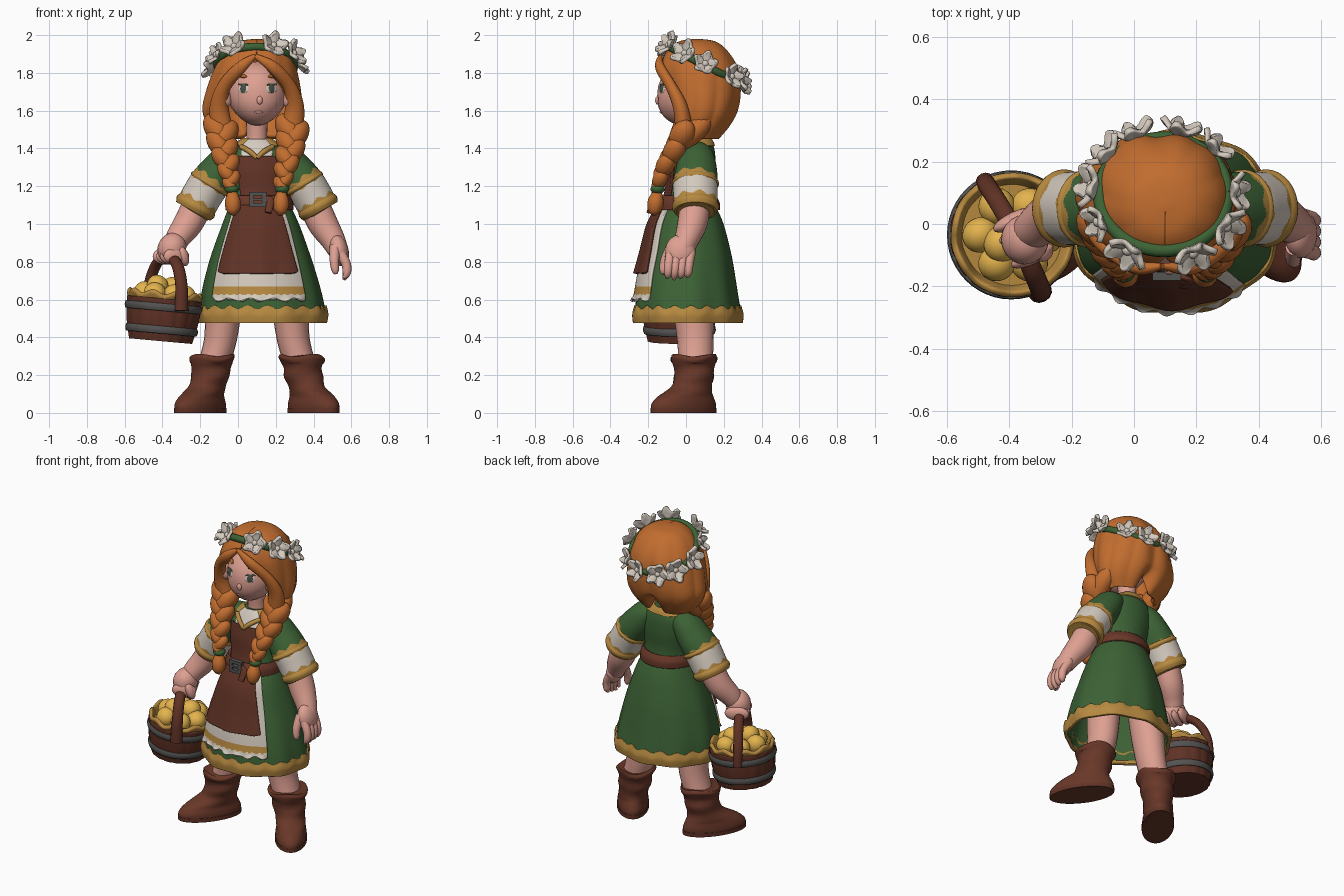
import bpy, bmesh, random
from math import sin, cos, pi, exp
from mathutils import Vector, Matrix, Euler
from mathutils.bvhtree import BVHTree

if "Cube" in bpy.data.objects:
    bpy.data.objects.remove(bpy.data.objects["Cube"])
random.seed(4)
made = []


def material(name, *rgb):
    lin = [(c / 255 / 12.92) if c < 11 else ((c / 255 + .055) / 1.055) ** 2.4 for c in rgb]
    m = bpy.data.materials.new(name)
    m.use_nodes = True
    m.diffuse_color = (*lin, 1)
    m.node_tree.nodes["Principled BSDF"].inputs["Base Color"].default_value = (*lin, 1)
    return m


HAIR = material("copper_hair", 194, 109, 47)
SKIN = material("skin", 222, 160, 146)
GREEN = material("green_cloth", 60, 98, 53)
GOLD = material("gold_trim", 182, 137, 64)
WHITE = material("cream_white", 212, 202, 190)
LEATHER = material("brown_leather", 104, 55, 40)
WOOD = material("dark_brown", 96, 50, 37)
METAL = material("grey_metal", 84, 83, 82)
APPLE = material("yellow_apple", 228, 180, 78)
EYE = material("eye_grey", 72, 80, 68)


def finish(name, bm, mats):
    me = bpy.data.meshes.new(name)
    bm.to_mesh(me)
    bm.free()
    for m in mats:
        me.materials.append(m)
    ob = bpy.data.objects.new(name, me)
    bpy.context.collection.objects.link(ob)
    made.append(ob)
    return ob


def spline(rows, t):
    """Smooth interpolation through the rows; t counts rows."""
    i = min(int(t), len(rows) - 2)
    f = t - i
    p = [rows[max(0, min(len(rows) - 1, i + k))] for k in (-1, 0, 1, 2)]
    return [b + .5 * f * (c - a + f * (2*a - 5*b + 4*c - d + f * (3*(b - c) + d - a)))
            for a, b, c, d in zip(*p)]


def skin_rings(name, rings, mats, rule, span, wrap, thick, caps):
    """Bridge rings of points into a surface, coloured by rule(angle share, t)."""
    bm = bmesh.new()
    grid = [[bm.verts.new(p) for p in ring] for ring in rings]
    n = len(grid[0])
    for i in range(len(grid) - 1):
        for j in range(n if wrap else n - 1):
            k = (j + 1) % n
            f = bm.faces.new((grid[i][j], grid[i+1][j], grid[i+1][k], grid[i][k]))
            if rule:
                f.material_index = rule((j + .5) / n, (i + .5) / (len(grid) - 1) * span)
    if caps[0]:
        bm.faces.new(grid[0])
    if caps[1]:
        bm.faces.new(grid[-1][::-1]).material_index = len(mats) - 1
    ob = finish(name, bm, mats)
    if thick:
        mod = ob.modifiers.new("thickness", "SOLIDIFY")
        mod.thickness, mod.offset = thick, -1
    return ob


def shell(name, rows, mats, rule=None, mid=-pi/2, half=None, warp=None, thick=0,
          caps=(0, 0), n=48, steps=24):
    """Stacked ellipses (z, cx, cy, rx, ry) from top to bottom, or an arc of them."""
    rings, span = [], len(rows) - 1
    for i in range(steps + 1):
        t = i / steps * span
        z, cx, cy, rx, ry = spline(rows, t)
        h = half(t) if half else pi
        ring = []
        for j in range(n):
            a = mid - h + 2 * h * j / (n - 1 if half else n)
            s, lift = warp(a, t) if warp else (1, 0)
            ring.append((cx + rx * s * cos(a), cy + ry * s * sin(a), z + lift))
        rings.append(ring)
    return skin_rings(name, rings, mats, rule, span, not half, thick, caps)


def tube(name, pts, mats, rule=None, ref=(0, 1, 0), n=20, steps=20, flat=1):
    """Round sweep along points (x, y, z, radius)."""
    rings, span = [], len(pts) - 1
    for i in range(steps + 1):
        t = i / steps * span
        p = spline(pts, t)
        ahead = Vector(spline(pts, min(t + .05, span))[:3])
        d = (ahead - Vector(spline(pts, max(t - .05, 0))[:3])).normalized()
        u = d.cross(Vector(ref)).normalized()
        v = u.cross(d)
        rings.append([Vector(p[:3]) + p[3] * (u * cos(a) + v * sin(a) * flat)
                      for a in (2 * pi * j / n for j in range(n))])
    return skin_rings(name, rings, mats, rule, span, True, 0, (1, 1))


def ball(name, loc, size, mat, rot=(0, 0, 0)):
    bm = bmesh.new()
    bmesh.ops.create_uvsphere(bm, u_segments=20, v_segments=14, radius=1)
    bm.transform(Matrix.LocRotScale(Vector(loc), Euler(rot), Vector(size)))
    return finish(name, bm, [mat])


# Dress: bodice, skirt, hem, layered apron
SKIRT = [(1.1, .115, .015, .16, .14), (1.0, .12, .01, .203, .188), (.85, .12, .01, .257, .226),
         (.74, .122, .005, .29, .25), (.63, .125, .003, .317, .268), (.54, .13, .005, .33, .28),
         (.5, .13, .005, .335, .285)]
TORSO = [(1.45, .1, .06, .07, .07), (1.41, .1, .055, .14, .092), (1.36, .1, .045, .172, .11),
         (1.28, .105, .035, .172, .12), (1.18, .11, .025, .155, .122), (1.08, .115, .015, .16, .14)]


def grow(rows, d):
    return [(z, x, y, rx + d, ry + d) for z, x, y, rx, ry in rows]


def folds(a, t):
    return 1 + .004 * t * sin(9 * a), 0


shell("bodice", TORSO, [GREEN], caps=(1, 0))
shell("skirt", SKIRT, [GREEN], warp=folds, thick=.012, n=72)
shell("skirt_hem", [(.56, .13, .005, .335, .283), (.52, .13, .005, .345, .294), (.475, .13, .005, .338, .29)],
      [GOLD], n=96, thick=.02,
      warp=lambda a, t: (1 + .02 * sin(9 * a), .011 * sin(20 * a) * (1 - t / 2)))
apron_edge = grow(SKIRT[:5], .012) + [(.6, .125, 0, .335, .29)]
shell("white_apron", apron_edge, [WHITE, GOLD], lambda a, t: int(3.62 < t < 4.05 + .1 * sin(90 * a)),
      half=lambda t: .85, mid=-pi/2 - .07, steps=50, thick=.012, n=64,
      warp=lambda a, t: (1 + .025 * max(0, t - 4) * sin(26 * a), .008 * max(0, t - 4) * sin(17 * a)))
shell("leather_apron", grow(SKIRT[:4], .03), [WOOD], mid=-pi/2 - .08, thick=.018, steps=36,
      half=lambda t: .63 + .04 * t - 6 * max(0, t - 2.85) ** 2,
      warp=lambda a, t: (1 + .006 * t * sin(11 * a), 0))
shell("apron_bib", grow(TORSO[2:], .016), [WOOD], half=lambda t: .63, thick=.015)
shell("blouse_front", grow(TORSO[:3], .008), [WHITE], half=lambda t: .66 - .1 * t, thick=.008)
shell("neckline_trim", [(1.455, .1, .058, .075, .075), (1.435, .1, .056, .108, .09),
                        (1.415, .1, .055, .138, .099)], [GOLD], thick=.01, mid=pi/2, half=lambda t: 2.5)
for s in (-1, 1):
    tube("collar_trim", [(.1 + s * .085, -.03, 1.41, .013), (.1 + s * .04, -.07, 1.385, .014),
                         (.1, -.085, 1.35, .012)], [GOLD], n=10)

# Belt and buckle
shell("belt", [(1.15, .112, .012, .163, .145), (1.115, .113, .012, .178, .166),
               (1.075, .115, .012, .18, .168)], [LEATHER], thick=.02)
bm = bmesh.new()
for dx, dz, w, h in ((-.034, 0, .022, .08), (.034, 0, .022, .08), (0, .03, .07, .02),
                     (0, -.03, .07, .02), (0, 0, .07, .012)):
    bmesh.ops.create_cube(bm, size=1, matrix=Matrix.LocRotScale(
        Vector((.105 + dx, -.168, 1.13 + dz)), None, Vector((w, .028, h))))
finish("belt_buckle", bm, [METAL])
tube("belt_end", [(.14, -.165, 1.13, .02), (.17, -.18, 1.12, .022), (.16, -.2, 1.06, .018)], [LEATHER], flat=.5)

# Mirrored sleeves, legs and boots
SLEEVE = [(.06, .05, 1.38, .06), (.14, .055, 1.35, .086), (.2, .055, 1.28, .1), (.25, .05, 1.215, .107),
          (.285, .05, 1.16, .107), (.325, .05, 1.09, .104), (.34, .05, 1.065, .09)]
BOOT = [(.305, -.02, .01, .112, .118), (.285, -.02, .01, .12, .124), (.24, -.016, .008, .1, .108),
        (.19, -.012, .004, .1, .108), (.14, -.006, -.015, .09, .112), (.09, 0, -.055, .088, .165),
        (.045, 0, -.07, .094, .198), (0, 0, -.07, .092, .195)]


def sleeve_colour(a, t):
    t += .1 * sin(a * 2 * pi * 8)
    return 0 if t < 2.68 else 2 if t < 3.22 else 1 if t < 4.5 else 2


for s, side in ((-1, "right"), (1, "left")):
    tube(side + "_sleeve", [(.1 + s * d, y, z, r) for d, y, z, r in SLEEVE], [GREEN, WHITE, GOLD],
         sleeve_colour, n=64, steps=90, flat=1.1)
    for part, a, b, r in (("_sleeve_band", (.24, 1.23), (.26, 1.197), .114),
                          ("_sleeve_cuff", (.31, 1.117), (.338, 1.067), .114)):
        mid = ((a[0] + b[0]) / 2, (a[1] + b[1]) / 2)
        tube(side + part, [(.1 + s * d, .05, z, r - c) for (d, z), c in ((a, .012), (mid, 0), (b, .012))],
             [GOLD], n=32, steps=6, flat=1.1)
    tube(side + "_leg", [(.1 + s * d, y, z, r) for d, y, z, r in (
        (.15, .03, .7, .09), (.175, .04, .55, .095), (.195, .05, .38, .086), (.235, .05, .24, .08))],
        [SKIN], flat=1.12)
    boot = shell(side + "_boot", [(z, s * x, y, rx, ry) for z, x, y, rx, ry in BOOT], [LEATHER],
                 caps=(1, 1), steps=36,
                 warp=lambda a, t: (1 + .02 * sin(2 * a + 3 * t) * (t < 5), .008 * sin(3 * a) * (t < 1.5)))
    boot.location = (.1 + s * .26, .045, 0)
    boot.rotation_euler.z = s * .6
    sole = shell(side + "_boot_sole", [(.025, 0, -.07, .097, .201), (0, 0, -.07, .097, .201)],
                 [WOOD], caps=(1, 1), steps=2)
    sole.location, sole.rotation_euler = boot.location, boot.rotation_euler

# Arms and hands
tube("left_forearm", [(.39, .05, 1.13, .08), (.445, .035, 1.01, .08), (.5, .005, .92, .066),
                      (.53, -.02, .86, .055)], [SKIN])
ball("left_palm", (.535, -.03, .86), (.05, .08, .085), SKIN, (0, -.25, 0))
for k in range(4):
    y = -.08 + .035 * k
    tube("left_finger", [(.54, y, .85, .027), (.572, y - .01, .79, .025), (.575, y - .015, .74, .022),
                         (.56, y - .02, .705 + .008 * abs(k - 1), .008)], [SKIN], n=12, steps=12)
tube("left_thumb", [(.515, -.075, .88, .03), (.51, -.11, .81, .025), (.515, -.12, .755, .02),
                    (.52, -.12, .735, .008)], [SKIN], n=12, steps=12)
tube("right_forearm", [(-.2, .05, 1.13, .08), (-.26, .03, 1.01, .078), (-.315, -.01, .93, .066),
                       (-.345, -.04, .87, .055)], [SKIN])
ball("right_fist", (-.35, -.05, .87), (.075, .08, .085), SKIN, (0, .4, 0))
for k in range(4):
    c = Vector((-.355, -.045, .83)) + Vector((.04, -.08, 0)) * (k - 1.5) * .48
    ball("right_finger", c, (.075, .026, .045), SKIN, (0, 0, .45))
ball("right_thumb", (-.29, -.09, .83), (.028, .03, .055), SKIN, (.2, -.3, 0))

# Basket, tilted, with hoops, lining, handle and fruit
tilt = Matrix.Translation((-.41, -.035, .38)) @ Matrix.Rotation(.09, 4, 'Y')


def round_rows(*zr):
    return [(z, 0, 0, r, r) for z, r in zr]


shell("basket_body", round_rows((.225, .196), (.11, .188), (0, .165)), [WOOD], thick=.02, caps=(0, 1), n=96,
      warp=lambda a, t: (1 + .025 * abs(sin(8 * a)) ** .5, 0)).matrix_world = tilt
for z, r in ((.18, .203), (.06, .189)):
    shell("basket_hoop", round_rows((z + .02, r), (z, r + .004), (z - .02, r - .002)),
          [METAL], thick=.012, steps=6).matrix_world = tilt
shell("basket_lining", round_rows((.215, .188), (.245, .2), (.258, .182), (.21, .162)), [GOLD], caps=(0, 1),
      warp=lambda a, t: (1, .012 * sin(9 * a))).matrix_world = tilt
for k in range(8):
    a, r, z = (k * pi / 3, .105, .25) if k < 6 else (k * pi + .6, .05, .29)
    ball("apple", tilt @ Vector((r * cos(a), r * sin(a), z)), (.06, .06, .055), APPLE,
         (random.random(), random.random(), 0))
tube("basket_handle", [(-.48, .14, .55, .024), (-.47, .122, .68, .025), (-.43, .06, .79, .025),
                       (-.375, -.04, .83, .026), (-.325, -.15, .79, .027), (-.3, -.21, .68, .028),
                       (-.3, -.22, .54, .032)], [WOOD], ref=(.9, .45, 0), n=12, steps=30, flat=1.2)

# Neck, head and face
tube("neck", [(.1, .06, 1.38, .07), (.1, .055, 1.46, .055), (.1, .05, 1.58, .06)], [SKIN])
head = ball("head", (.103, .02, 1.69), (.16, .172, .17), SKIN)
for v in head.data.vertices:
    k = max(0, (1.69 - v.co.z) / .17)
    v.co.x = .103 + (v.co.x - .103) * (1 - .2 * k * k)
    v.co.y -= .025 * k
face = BVHTree.FromPolygons([v.co for v in head.data.vertices], [p.vertices for p in head.data.polygons])


def on_face(name, x, z, w, h, mat, out=0, roll=0, depth=.004):
    loc, normal, *_ = face.ray_cast(Vector((x, -1, z)), Vector((0, 1, 0)))
    turn = normal.to_track_quat('-Y', 'Z').to_euler()
    turn.y += roll
    return ball(name, loc + normal * out, (w, depth, h), mat, turn)


for s in (-1, 1):
    x = .103 + s * .074
    on_face("eye_white", x, 1.715, .031, .022, WHITE)
    on_face("iris", x, 1.717, .019, .023, EYE, .002)
    on_face("upper_lash", x, 1.738, .032, .006, EYE, .002, -s * .05)
    on_face("eyebrow", x + s * .005, 1.782, .036, .01, HAIR, .003, -s * .1, .008)
    ball("ear", (.1 + s * .165, -.035, 1.67), (.03, .035, .05), SKIN, (0, s * .25, s * .5))
on_face("nose", .115, 1.655, .016, .022, SKIN, 0, 0, .012)
on_face("lips", .108, 1.592, .024, .007, SKIN, 0, 0, .005)

# Hair: parted shell, side locks, braids
CROWN = [(1.98, .1, .06, .012, .012, 0), (1.965, .1, .06, .1, .1, 0), (1.91, .1, .062, .17, .165, 0),
         (1.82, .092, .07, .213, .208, .32), (1.7, .082, .085, .243, .206, .72), (1.6, .075, .09, .253, .186, .88),
         (1.52, .08, .08, .225, .158, .92), (1.45, .09, .08, .165, .1, .92)]


def locks(a, t):
    crease = exp(-((a - pi / 2) / .2) ** 2)
    wave = .04 * abs(sin(5 * a + .3 * t)) * min(t / 4, 1)
    return 1 + wave - .05 * crease * min(t / 3, 1.5), .1 * crease * max(0, t - 5) / 2


shell("hair", [r[:5] for r in CROWN], [HAIR], mid=pi/2, n=96, steps=48, thick=.03, warp=locks, caps=(1, 0),
      half=lambda t: pi - max(0, spline([r[5:] for r in CROWN], t)[0]))
BRAID = [(.19, -.005, 1.5, .082), (.18, -.055, 1.4, .07), (.155, -.115, 1.3, .056), (.135, -.145, 1.21, .042)]
for s, side in ((-1, "right"), (1, "left")):
    tube(side + "_fringe", [(.09, -.135, 1.89, .012), (.1 + s * .085, -.138, 1.83, .032),
                            (.1 + s * .172, -.08, 1.73, .036), (.1 + s * .2, -.03, 1.62, .05),
                            (.1 + s * .185, -.01, 1.5, .06)], [HAIR], n=14, flat=.8)
    tube(side + "_side_lock", [(.1 + s * .17, .13, 1.6, .02), (.1 + s * .185, .075, 1.52, .055),
                               (.1 + s * .18, -.01, 1.45, .06), (.1 + s * .175, -.06, 1.4, .04)], [HAIR], n=14)
    for k in range(9):
        d, y, z, r = spline(BRAID, k * 3 / 8)
        w = 1 if k % 2 else -1
        ball(side + "_braid_lobe", (.1 + s * d + w * r * .26, y, z), (r * .76, r * .85, r * 1.2),
             HAIR, (-.4, w * .6, 0))
    ball(side + "_braid_tie", (.1 + s * .133, -.15, 1.185), (.038, .038, .026), GREEN)
    tube(side + "_braid_tail", [(.1 + s * .13, -.15, 1.18, .02), (.1 + s * .128, -.16, 1.12, .042),
                                (.1 + s * .125, -.168, 1.07, .034), (.1 + s * .12, -.17, 1.045, .006)],
         [HAIR], n=12)


# Flower wreath resting on the hair along a tilted ring
def wreath(a):
    y = .095 + .18 * sin(a)
    return Vector((.095 + .205 * cos(a), y, 1.85 - .53 * (y - .08)))


tube("wreath_vine", [(*wreath(k * pi / 8), .022) for k in range(17)], [GREEN], ref=(0, .5, 1), n=10, steps=64)
flower = shell("flower", round_rows((.026, .062), (.016, .052), (.004, .03), (-.008, .008)), [WHITE], thick=.018,
               caps=(0, 1), n=40, steps=8,
               warp=lambda a, t: (1 + .15 * cos(5 * a) * (1 - t / 3), .01 * sin(5 * a + 1) * (1 - t / 3)))
for k, deg in enumerate((-120, -66, -30, 2, 45, 76, 112, 140, 172, 205)):
    ob = flower if k == 0 else flower.copy()
    if k:
        bpy.context.collection.objects.link(ob)
        made.append(ob)
    a = deg * pi / 180
    out = Vector((cos(a), sin(a), .4 - .25 * sin(a)))
    ob.matrix_world = Matrix.LocRotScale(wreath(a) + out * .016, out.to_track_quat('Z', 'Y'),
                                         Vector((1, 1, 1)) * random.uniform(.95, 1.15))
    ball("flower_heart", wreath(a) + out * .026, (.018, .018, .018), WHITE)

# Smooth shading with sharp creases kept
bpy.ops.object.select_all(action='DESELECT')
for ob in made:
    ob.select_set(True)
bpy.context.view_layer.objects.active = made[0]
bpy.ops.object.shade_smooth_by_angle(angle=.8)
